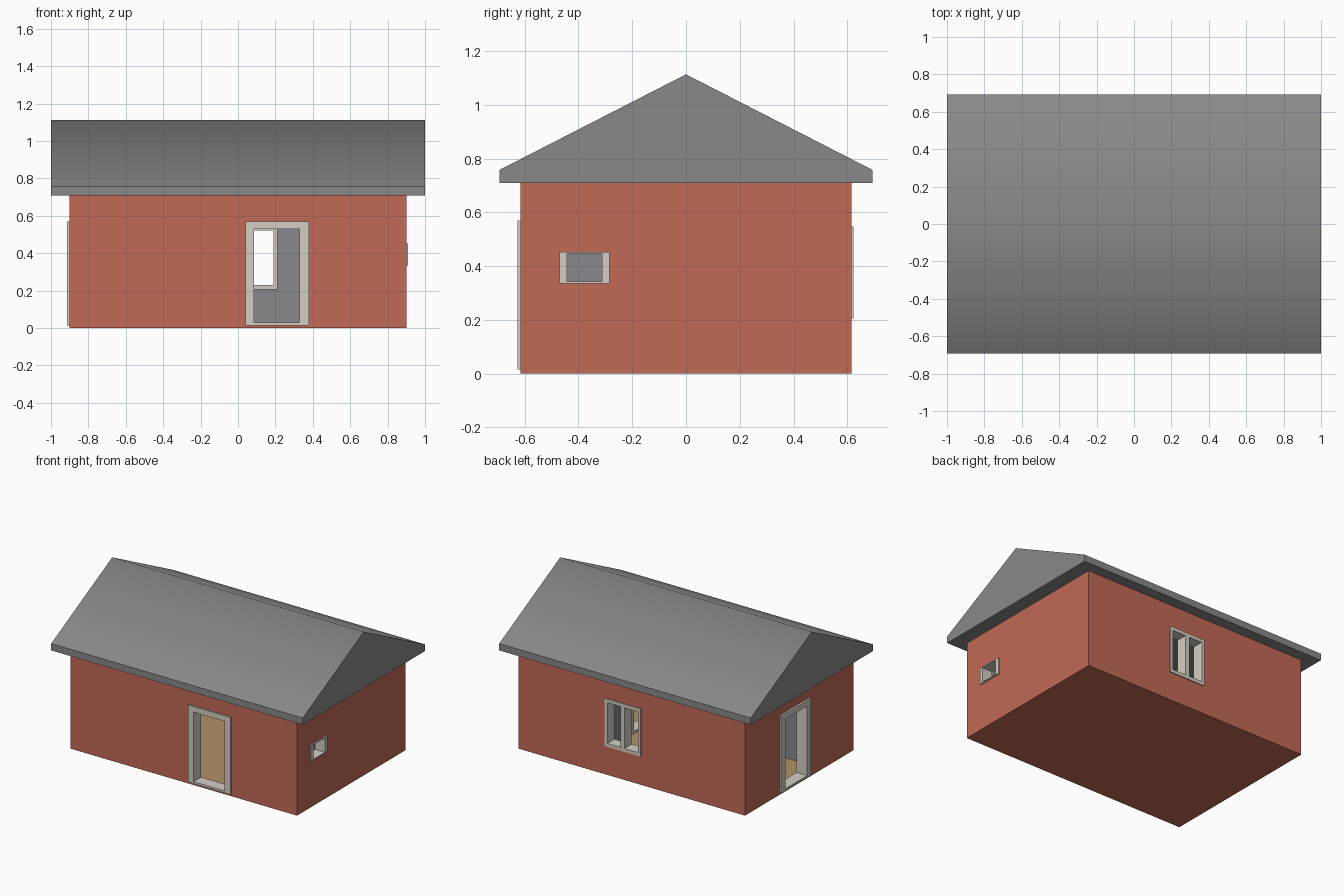
import bpy, bmesh, math

if "Cube" in bpy.data.objects:
    bpy.data.objects.remove(bpy.data.objects["Cube"])


def material(name, rgb):
    m = bpy.data.materials.new(name)
    m.diffuse_color = (*rgb, 1)
    m.use_nodes = True
    m.node_tree.nodes["Principled BSDF"].inputs["Base Color"].default_value = m.diffuse_color
    return m


BRICK = material("brick_red", (0.54, 0.144, 0.093))
ROOF = material("roof_grey", (0.25, 0.25, 0.25))
PLASTER = material("plaster_grey", (0.25, 0.25, 0.266))
FRAME = material("frame_beige", (0.66, 0.62, 0.55))
WOOD = material("floor_tan", (0.445, 0.287, 0.133))


def box(name, x, y, z, mat=None):
    """Box object from (min, max) ranges on each axis."""
    bm = bmesh.new()
    bmesh.ops.create_cube(bm, size=1)
    for v in bm.verts:
        v.co = [r[0] if c < 0 else r[1] for c, r in zip(v.co, (x, y, z))]
    me = bpy.data.meshes.new(name)
    bm.to_mesh(me)
    bm.free()
    ob = bpy.data.objects.new(name, me)
    bpy.context.collection.objects.link(ob)
    if mat:
        me.materials.append(mat)
    return ob


def cut(ob, ranges):
    """Subtract boxes from an object and keep the resulting mesh."""
    for r in ranges:
        cutter = box("cutter", *r)
        mod = ob.modifiers.new("cut", 'BOOLEAN')
        mod.operation, mod.solver, mod.object = 'DIFFERENCE', 'EXACT', cutter
        bpy.context.view_layer.update()
        me = bpy.data.meshes.new_from_object(
            ob.evaluated_get(bpy.context.evaluated_depsgraph_get()))
        ob.modifiers.clear()
        ob.data = me
        bpy.data.objects.remove(cutter)


def span(axis, u, d, z):
    """Ranges for an opening: u along the wall, d through it."""
    return (u, d, z) if axis == 'y' else (d, u, z)


# Openings: name, axis through wall, depth, outer u, outer z, list of holes (u, z)
def door(name, axis, depth, u0):
    return (name, axis, depth, (u0, u0 + 0.34), (0.015, 0.57),
            [((u0 + 0.045, u0 + 0.29), (0.03, 0.53))])


OPENINGS = [
    door("front_door_frame", 'y', (-0.626, -0.54), 0.04),
    door("left_door_frame", 'x', (-0.914, -0.83), -0.115),
    door("inner_door_frame", 'x', (0.40, 0.48), -0.27),
    ("back_window_frame", 'y', (0.54, 0.622), (-0.075, 0.212), (0.205, 0.548),
     [((-0.052, 0.054), (0.23, 0.523)), ((0.084, 0.19), (0.23, 0.523))]),
    ("right_window_frame", 'x', (0.83, 0.91), (-0.47, -0.285), (0.335, 0.453),
     [((-0.443, -0.312), (0.342, 0.446))]),
]

# Walls: a solid block with rooms carved out, leaving partitions
walls = box("walls", (-0.9, 0.9), (-0.615, 0.615), (0, 0.71), BRICK)
height = (0.015, 0.8)
cut(walls, [
    ((-0.84, 0.41), (-0.24, 0.55), height),      # main room
    ((-0.15, 0.41), (-0.55, 0.0), height),       # entrance
    ((-0.84, -0.21), (-0.55, -0.30), height),    # store room
    ((0.47, 0.84), (-0.55, 0.55), height),       # side room
])
cut(walls, [span(o[1], o[3], (o[2][0] - 0.02, o[2][1] + 0.02), o[4]) for o in OPENINGS])

# Plaster on inner wall faces, wood on the floor
walls.data.materials.clear()
for m in (BRICK, PLASTER, WOOD):
    walls.data.materials.append(m)
for p in walls.data.polygons:
    c, n = p.center, p.normal
    inside = abs(c.x) < 0.86 and abs(c.y) < 0.57
    p.material_index = 0
    if n.z > 0.5 and c.z < 0.1:
        p.material_index = 2
    elif inside and n.z > -0.5:
        p.material_index = 1

# Door and window frames
for name, axis, depth, u, z, holes in OPENINGS:
    ob = box(name, *span(axis, u, depth, z), FRAME)
    cut(ob, [span(axis, hu, (depth[0] - 0.05, depth[1] + 0.05), hz) for hu, hz in holes])

# Roof: gable profile extruded along x, with a softly shaded ridge
profile = [(-0.693, 0.709), (0.693, 0.709), (0.693, 0.758), (0, 1.113), (-0.693, 0.758)]
bm = bmesh.new()
face = bm.faces.new([bm.verts.new((-1, y, z)) for y, z in profile])
ext = bmesh.ops.extrude_face_region(bm, geom=[face])
for v in ext["geom"]:
    if isinstance(v, bmesh.types.BMVert):
        v.co.x = 1
bmesh.ops.recalc_face_normals(bm, faces=bm.faces)
me = bpy.data.meshes.new("roof")
bm.to_mesh(me)
bm.free()
me.materials.append(ROOF)
roof = bpy.data.objects.new("roof", me)
bpy.context.collection.objects.link(roof)
bpy.context.view_layer.objects.active = roof
roof.select_set(True)
bpy.ops.object.shade_smooth_by_angle(angle=math.radians(60))
